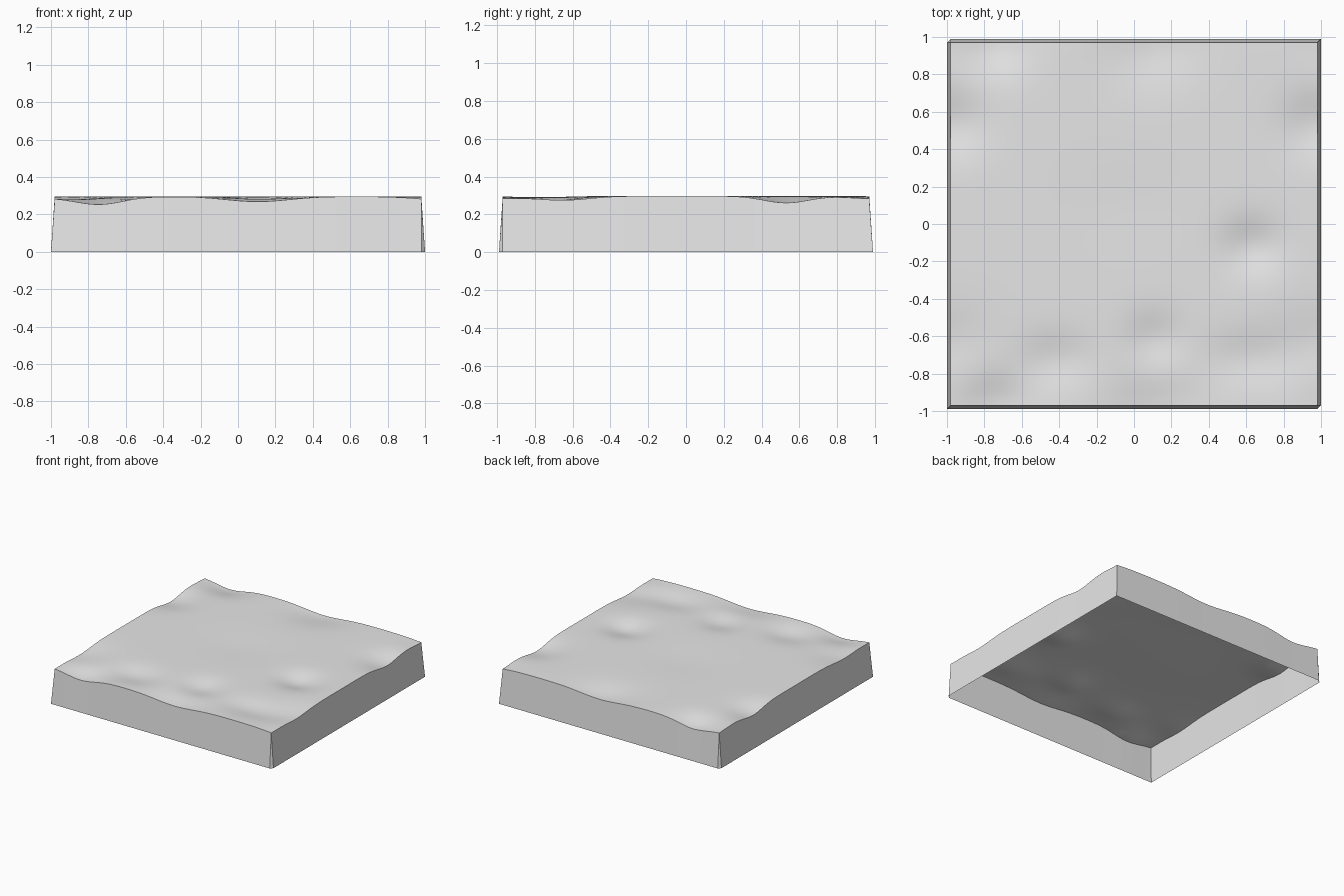
import bpy, bmesh, math

cube = bpy.data.objects.get("Cube")
if cube:
    bpy.data.objects.remove(cube, do_unlink=True)

N = 64                        # grid cells per side
HX, HY = 0.98, 0.97           # half size of the ground surface
FLARE = 0.02                  # how far the skirt leans out at its foot
TOP = 0.297

# Hollows in the ground: x, y, radius x, radius y, depth
HOLLOWS = [
    (-0.74, -0.97, 0.15, 0.14, 0.042),
    (0.12, -0.97, 0.20, 0.14, 0.022),
    (0.98, 0.53, 0.15, 0.14, 0.036),
    (0.98, -0.64, 0.20, 0.16, 0.020),
    (0.98, -0.97, 0.15, 0.12, 0.006),
    (0.63, -0.12, 0.13, 0.12, 0.036),
    (-0.42, -0.73, 0.16, 0.12, 0.025),
    (0.11, -0.62, 0.13, 0.12, 0.028),
    (0.62, -0.72, 0.20, 0.12, 0.022),
    (0.05, 0.85, 0.20, 0.16, 0.010),
    (-0.05, 0.10, 0.25, 0.20, 0.006),
]


def wrapped(d, half):
    """Distance on a repeating tile, so opposite edges match."""
    return (d + half) % (2 * half) - half


def height(x, y):
    drop = 0
    for cx, cy, rx, ry, depth in HOLLOWS:
        u = wrapped(x - cx, HX) / rx
        v = wrapped(y - cy, HY) / ry
        drop += depth * math.exp(-(u * u + v * v) / 1.4)
    return TOP - drop


stone = bpy.data.materials.new("light_grey")
stone.use_nodes = True
grey = (0.8, 0.8, 0.8, 1)
stone.diffuse_color = grey
stone.node_tree.nodes["Principled BSDF"].inputs["Base Color"].default_value = grey


def finish(name, bm, smooth):
    mesh = bpy.data.meshes.new(name)
    bm.to_mesh(mesh)
    bm.free()
    mesh.materials.append(stone)
    for face in mesh.polygons:
        face.use_smooth = smooth
    ob = bpy.data.objects.new(name, mesh)
    bpy.context.collection.objects.link(ob)
    return ob


# Gently dented ground surface
bm = bmesh.new()
bmesh.ops.create_grid(bm, x_segments=N, y_segments=N, size=1)
for v in bm.verts:
    v.co.x *= HX
    v.co.y *= HY
    v.co.z = height(v.co.x, v.co.y)
finish("ground_surface", bm, True)

# Open-bottomed skirt: four leaning walls, counter-clockwise from the front
corners = [(-1, -1), (1, -1), (1, 1), (-1, 1)]
outward = [(0, -1), (1, 0), (0, 1), (-1, 0)]
bm = bmesh.new()
feet = []
for side in range(4):
    (ax, ay), (bx, by) = corners[side], corners[(side + 1) % 4]
    ox, oy = outward[side]
    rim, foot = [], []
    for i in range(N + 1):
        t = i / N
        x = (ax + (bx - ax) * t) * HX
        y = (ay + (by - ay) * t) * HY
        fx, fy = x + ox * FLARE, y + oy * FLARE
        # Two opposite corners are mitred, the other two bevelled
        if i in (0, N):
            cx, cy = (ax, ay) if i == 0 else (bx, by)
            if cx == cy:
                fx, fy = x + cx * FLARE, y + cy * FLARE
        rim.append(bm.verts.new((x, y, height(x, y))))
        foot.append(bm.verts.new((fx, fy, 0)))
    for i in range(N):
        bm.faces.new((foot[i], foot[i + 1], rim[i + 1], rim[i]))
    feet.append((rim, foot))

# Narrow triangles closing the bevelled corners
for side in (0, 2):
    rim, foot = feet[side]
    next_foot = feet[side + 1][1]
    bm.faces.new((foot[N], next_foot[0], rim[N]))
finish("skirt", bm, False)
